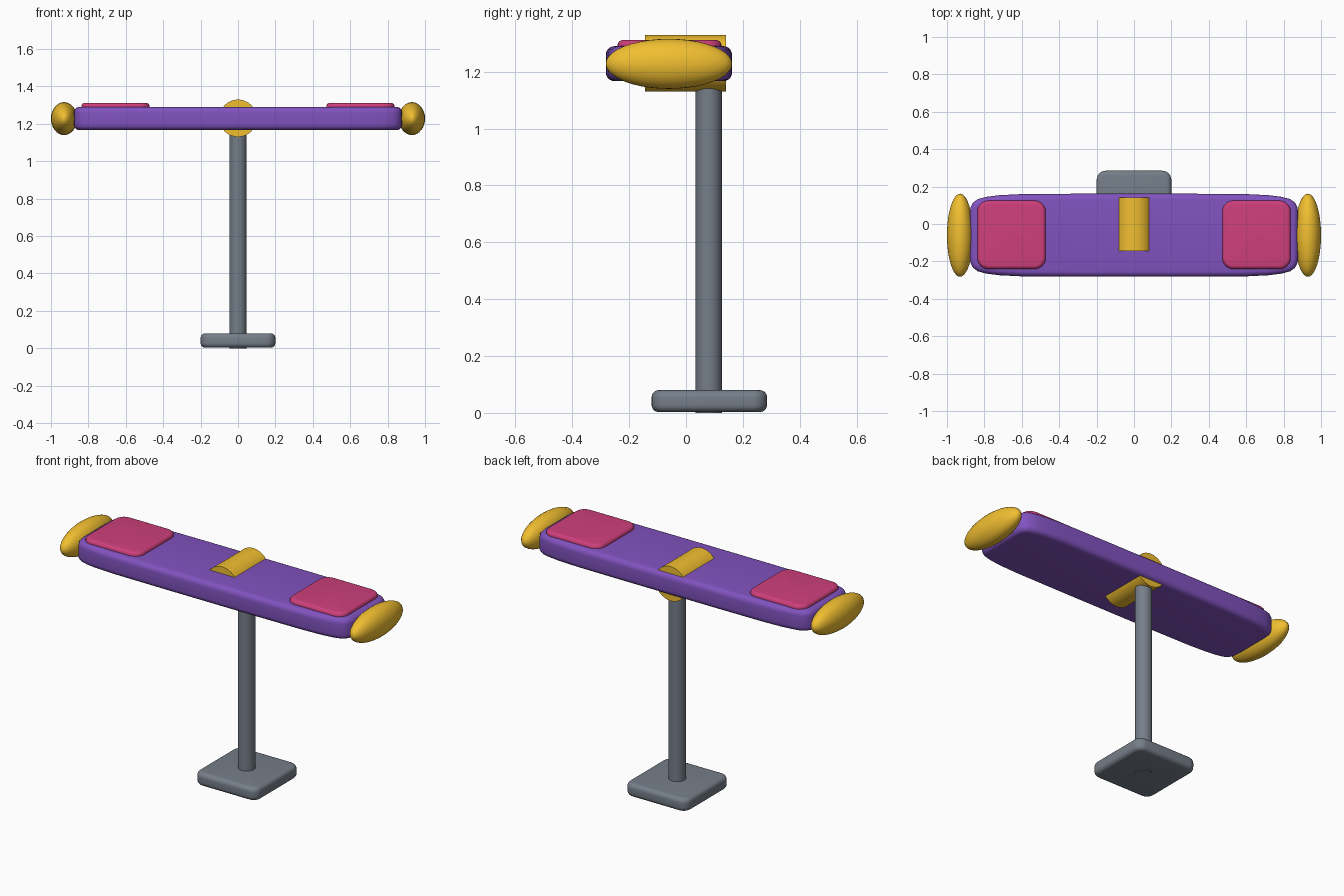
import bpy, bmesh
from math import radians, cos, sin, pi

if "Cube" in bpy.data.objects:
    bpy.data.objects.remove(bpy.data.objects["Cube"])


def material(name, rgb):
    m = bpy.data.materials.new(name)
    m.diffuse_color = (*rgb, 1)
    m.use_nodes = True
    m.node_tree.nodes["Principled BSDF"].inputs["Base Color"].default_value = m.diffuse_color
    return m


purple = material("purple", (0.22, 0.085, 0.52))
pink = material("pink", (0.62, 0.05, 0.2))
yellow = material("yellow", (0.88, 0.52, 0.03))
grey = material("grey", (0.18, 0.21, 0.25))


def finish(ob, name, mat):
    ob.name = name
    ob.data.materials.append(mat)
    bpy.ops.object.select_all(action='DESELECT')
    ob.select_set(True)
    bpy.context.view_layer.objects.active = ob
    bpy.ops.object.transform_apply(location=False, rotation=True, scale=True)
    bpy.ops.object.shade_smooth_by_angle(angle=radians(40))
    return ob


def rounded_corner(hx, hy, r, n=6):
    """Quarter outline of a rounded rectangle, from +x side to +y side."""
    return [(hx - r + r * cos(i * pi / 2 / n), hy - r + r * sin(i * pi / 2 / n))
            for i in range(n + 1)]


def slab(name, quarter, centre, z0, z1, soft, mat):
    """Mirror a quarter outline, extrude it and soften both rims."""
    q = quarter
    outline = (q + [(-x, y) for x, y in reversed(q)] +
               [(-x, -y) for x, y in q] + [(x, -y) for x, y in reversed(q)])
    bm = bmesh.new()
    face = bm.faces.new([bm.verts.new((x, y, z0)) for x, y in outline])
    ext = bmesh.ops.extrude_face_region(bm, geom=[face])
    top = [v for v in ext["geom"] if isinstance(v, bmesh.types.BMVert)]
    bmesh.ops.translate(bm, verts=top, vec=(0, 0, z1 - z0))
    bmesh.ops.recalc_face_normals(bm, faces=bm.faces)
    rims = [e for e in bm.edges if abs(e.verts[0].co.z - e.verts[1].co.z) < 1e-5]
    bmesh.ops.bevel(bm, geom=rims, offset=soft, offset_type='OFFSET',
                    segments=5, profile=0.5, affect='EDGES')
    me = bpy.data.meshes.new(name)
    bm.to_mesh(me)
    bm.free()
    ob = bpy.data.objects.new(name, me)
    bpy.context.collection.objects.link(ob)
    ob.location = (*centre, 0)
    return finish(ob, name, mat)


# Foot plate and post
slab("base_plate", rounded_corner(0.2, 0.203, 0.05), (0, 0.082), 0.003, 0.08, 0.025, grey)
bpy.ops.mesh.primitive_cylinder_add(vertices=32, radius=0.046, depth=1.2, location=(0, 0.08, 0.6))
finish(bpy.context.object, "post", grey)

# Long board with gently tapering ends
board = [(0.878, 0.11), (0.874, 0.15), (0.86, 0.175), (0.835, 0.193),
         (0.79, 0.205), (0.72, 0.214), (0.6, 0.22), (0.3, 0.222)]
slab("board", board, (0, -0.06), 1.167, 1.29, 0.03, purple)

# Pivot hub running front to back through the board
bpy.ops.mesh.primitive_cylinder_add(vertices=32, radius=0.1, depth=0.285,
                                    location=(0, -0.002, 1.23), rotation=(pi / 2, 0, 0))
finish(bpy.context.object, "pivot_hub", yellow)

# Pads and end bumpers on both sides
for side, label in ((-1, "left"), (1, "right")):
    slab(label + "_pad", rounded_corner(0.183, 0.183, 0.06), (side * 0.655, -0.058),
         1.265, 1.312, 0.02, pink)
    bpy.ops.mesh.primitive_uv_sphere_add(segments=32, ring_count=20, radius=1,
                                         location=(side * 0.93, -0.06, 1.228),
                                         rotation=(pi / 2, 0, 0))
    bumper = bpy.context.object
    bumper.scale = (0.07, 0.088, 0.222)
    finish(bumper, label + "_bumper", yellow)
